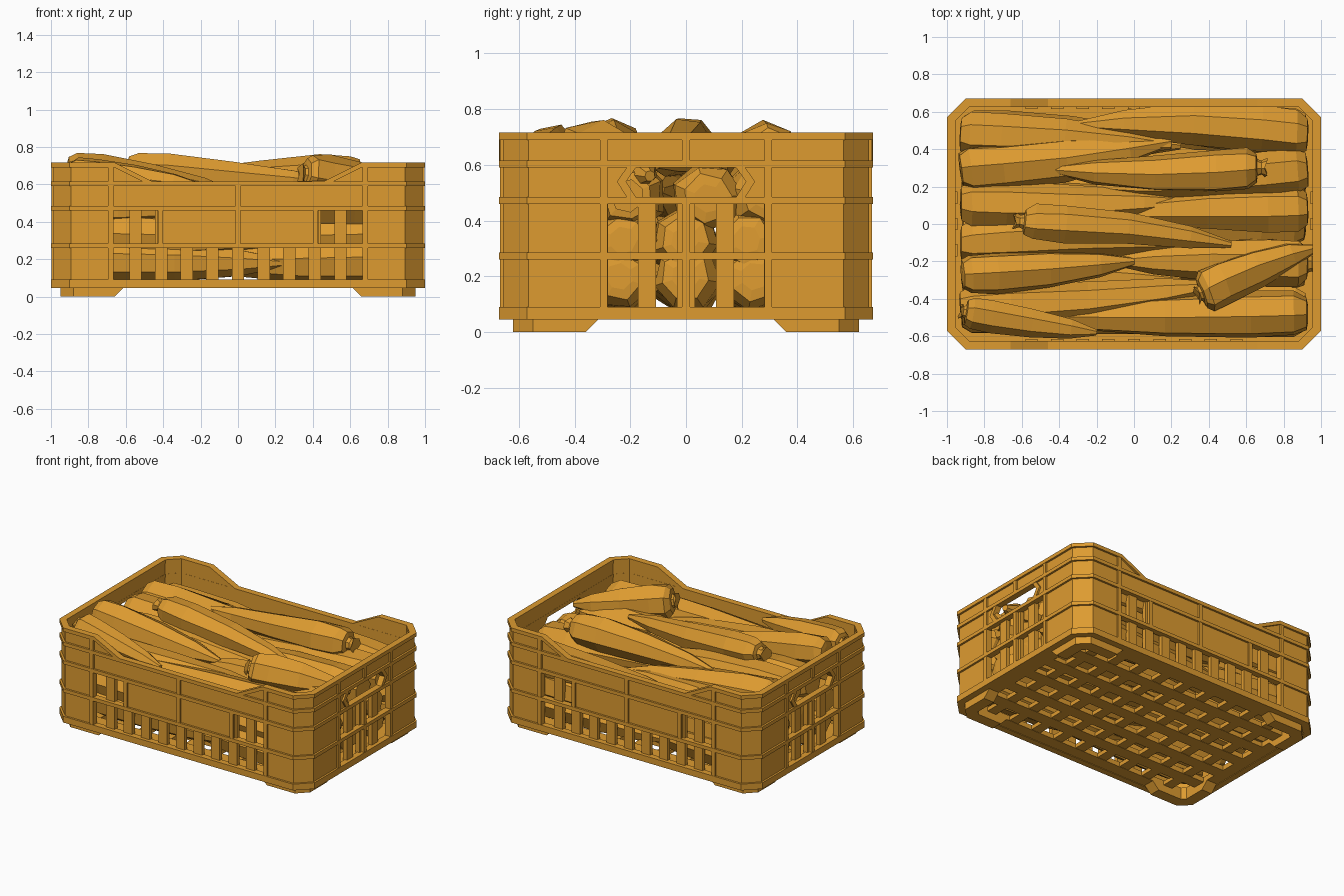
import bpy, bmesh, random
from math import cos, sin, pi
from mathutils import Vector

if "Cube" in bpy.data.objects:
    bpy.data.objects.remove(bpy.data.objects["Cube"])
random.seed(4)

amber = bpy.data.materials.new("amber")
amber.use_nodes = True
COLOUR = (0.73, 0.33, 0.03, 1)
amber.diffuse_color = COLOUR
amber.node_tree.nodes["Principled BSDF"].inputs["Base Color"].default_value = COLOUR

HX, HY, CH = 1.0, 0.67, 0.1        # crate half sizes and corner chamfer
RAIL = 0.028


def finish(name, bm):
    bmesh.ops.recalc_face_normals(bm, faces=bm.faces)
    mesh = bpy.data.meshes.new(name)
    bm.to_mesh(mesh)
    bm.free()
    mesh.materials.append(amber)
    ob = bpy.data.objects.new(name, mesh)
    bpy.context.collection.objects.link(ob)
    return ob


def add_box(bm, x0, x1, y0, y1, z0, z1):
    vs = [bm.verts.new((x, y, z)) for z in (z0, z1)
          for x, y in ((x0, y0), (x1, y0), (x1, y1), (x0, y1))]
    bm.faces.new(vs[:4])
    bm.faces.new(vs[4:])
    for i in range(4):
        j = (i + 1) % 4
        bm.faces.new((vs[i], vs[j], vs[j + 4], vs[i + 4]))


def add_prism(bm, pts, x0, x1):
    """Extrude a (y, z) outline along x."""
    a = [bm.verts.new((x0, y, z)) for y, z in pts]
    b = [bm.verts.new((x1, y, z)) for y, z in pts]
    bm.faces.new(a)
    bm.faces.new(b)
    for i in range(len(pts)):
        j = (i + 1) % len(pts)
        bm.faces.new((a[i], a[j], b[j], b[i]))


def outline(inset):
    """Chamfered rectangle with dip points on the long sides; third value is drop."""
    x, y, c = HX - inset, HY - inset, CH - 0.586 * inset
    half = [(x, -y + c, 0), (x, y - c, 0), (x - c, y, 0), (0.66, y, 0),
            (0.46, y, 1), (-0.46, y, 1), (-0.66, y, 0), (-x + c, y, 0)]
    return half + [(-px, -py, d) for px, py, d in half]


def add_ring(bm, outer, inner, z0, z1, drop0=0.0, drop1=0.0):
    loops = [[bm.verts.new((x, y, z - drop * d)) for x, y, d in outline(inset)]
             for inset, z, drop in ((outer, z0, drop0), (outer, z1, drop1),
                                    (inner, z1, drop1), (inner, z0, drop0))]
    n = len(loops[0])
    for k in range(4):
        a, b = loops[k], loops[(k + 1) % 4]
        for i in range(n):
            j = (i + 1) % n
            bm.faces.new((a[i], a[j], b[j], b[i]))


# Crate wall with window and handle openings
HANDLE = [(-0.18, 0.59), (-0.215, 0.54), (-0.18, 0.485),
          (0.18, 0.485), (0.215, 0.54), (0.18, 0.59)]
bm = bmesh.new()
add_ring(bm, 0.014, 0.043, 0.05, 0.712, 0, 0.1)
wall = finish("crate_wall", bm)


def cut(bm):
    cutter = finish("cutter", bm)
    cutter.hide_render = True
    mod = wall.modifiers.new("opening", 'BOOLEAN')
    mod.operation, mod.solver, mod.object = 'DIFFERENCE', 'EXACT', cutter
    bpy.context.view_layer.objects.active = wall
    bpy.ops.object.modifier_apply(modifier=mod.name)
    bpy.data.objects.remove(cutter)


windows = [(-0.665, 0.665, -2, 2, 0.09, 0.26), (-0.665, -0.43, -2, 2, 0.285, 0.46),
           (0.43, 0.665, -2, 2, 0.285, 0.46),
           (-2, 2, -0.28, 0.28, 0.09, 0.26), (-2, 2, -0.28, 0.28, 0.285, 0.46)]
for w in windows:
    bm = bmesh.new()
    add_box(bm, *w)
    cut(bm)
bm = bmesh.new()
add_prism(bm, HANDLE, -2, 2)
cut(bm)

# Horizontal rails round the crate, and the rim that follows the dips
bm = bmesh.new()
add_ring(bm, 0, 0.044, 0.046, 0.09)
for z in (0.26, 0.46, 0.59):
    add_ring(bm, 0, 0.044, z, z + 0.025)
finish("crate_rails", bm)
bm = bmesh.new()
add_ring(bm, 0, 0.045, 0.69, 0.716, 0.1, 0.1)
finish("crate_rim", bm)

# Vertical ribs and handle frames on the outside
bm = bmesh.new()
h = RAIL / 2
for s in (-1, 1):
    y0, y1 = sorted((s * (HY - 0.002), s * (HY - 0.04)))
    for x, z0, z1 in ((-0.68, 0.05, 0.69), (0.68, 0.05, 0.69), (0, 0.27, 0.6),
                      (-0.415, 0.27, 0.47), (0.415, 0.27, 0.47)):
        add_box(bm, x - h, x + h, y0, y1, z0, z1)
    x0, x1 = sorted((s * (HX - 0.002), s * (HX - 0.04)))
    for y, z0, z1 in ((-0.295, 0.05, 0.7), (0.295, 0.05, 0.7),
                      (0, 0.08, 0.47), (0, 0.6, 0.7)):
        add_box(bm, x0, x1, y - h, y + h, z0, z1)
    for t in (-1, 1):
        add_prism(bm, [(t * y, z) for y, z in HANDLE[3:]] +
                  [(t * (y + 0.033), z) for y, z in reversed(HANDLE[3:])], x0, x1)
finish("crate_ribs", bm)

# Recessed slats inside the windows
bm = bmesh.new()
for s in (-1, 1):
    y0, y1 = sorted((s * (HY - 0.025), s * (HY - 0.055)))
    for k in range(-4, 5):
        x = 0.137 * k
        add_box(bm, x - 0.033, x + 0.033, y0, y1, 0.08, 0.47)
    x0, x1 = sorted((s * (HX - 0.025), s * (HX - 0.055)))
    for k in (-1, 0, 1):
        add_box(bm, x0, x1, 0.14 * k - 0.033, 0.14 * k + 0.033, 0.08, 0.47)
finish("window_slats", bm)

# Floor lattice with a solid border
bm = bmesh.new()
add_ring(bm, 0.02, 0.13, 0.05, 0.085)
for i in range(1, 10):
    x = -0.92 + 0.184 * i
    add_box(bm, x - 0.035, x + 0.035, -0.58, 0.58, 0.052, 0.08)
for i in range(1, 6):
    y = -0.585 + 0.195 * i
    add_box(bm, -0.9, 0.9, y - 0.045, y + 0.045, 0.05, 0.085)
finish("crate_floor", bm)


# Corner feet
def foot_path(inset, z, spread):
    x, y, c = HX - inset, HY - inset, CH - 0.586 * inset
    return [(0.66 - spread, y, z), (x - c, y, z), (x, y - c, z), (x, 0.36 - spread, z)]


bm = bmesh.new()
for sx in (-1, 1):
    for sy in (-1, 1):
        paths = [[bm.verts.new((sx * x, sy * y, z)) for x, y, z in foot_path(*a)]
                 for a in ((0.05, 0, 0), (0.05, 0.05, 0.05),
                           (0.13, 0.05, 0.05), (0.13, 0, 0))]
        for k in range(4):
            a, b = paths[k], paths[(k + 1) % 4]
            for i in range(3):
                bm.faces.new((a[i], a[i + 1], b[i + 1], b[i]))
        bm.faces.new([p[0] for p in paths])
        bm.faces.new([p[3] for p in paths])
finish("crate_feet", bm)

# Carrots: distance along the root, radius factor; first two rings are the leafy stub
PROFILE = [(-0.05, 0.46), (-0.02, 0.33), (0, 0.4), (0.005, 0.7), (0.05, 0.95),
           (0.2, 1.0), (0.5, 0.87), (0.8, 0.58), (1, 0.17)]


def carrot(name, head, tip, r, stub=True, sides=7):
    head, tip = Vector(head), Vector(tip)
    axis = tip - head
    u = axis.cross(Vector((0, 0, 1))).normalized()
    v = u.cross(axis).normalized()
    roll, bend = random.uniform(0, pi), random.uniform(-0.03, 0.03)
    bm, rings = bmesh.new(), []
    for t, f in PROFILE if stub else PROFILE[2:]:
        centre = head + axis * t + u * bend * sin(pi * max(t, 0))
        ring = []
        for i in range(sides):
            a = roll + 2 * pi * i / sides
            q = r * f * random.uniform(0.92, 1.06)
            jag = axis.normalized() * (0.015 * (i % 2) if t < -0.03 else 0)
            ring.append(bm.verts.new(centre + jag + (u * cos(a) + v * sin(a)) * q))
        rings.append(ring)
    for a, b in zip(rings, rings[1:]):
        for i in range(sides):
            j = (i + 1) % sides
            bm.faces.new((a[i], a[j], b[j], b[i]))
    bm.faces.new(rings[0])
    bm.faces.new(rings[-1])
    finish(name, bm)


# Loose carrots lying on top
top = [((0.66, 0.3, 0.65), (-0.43, 0.29, 0.61), 0.115),
       ((-0.59, 0.01, 0.685), (0.52, -0.11, 0.6), 0.105),
       ((0.36, -0.37, 0.655), (0.97, -0.13, 0.56), 0.12),
       ((-0.9, -0.47, 0.66), (-0.2, -0.58, 0.59), 0.095),
       ((-0.92, -0.27, 0.67), (0.0, -0.2, 0.54), 0.115)]
for i, c in enumerate(top):
    carrot(f"top_carrot_{i + 1}", *c, stub=i != 4)

# Bed of carrots under the rim: side, head y, height, tip x, tip y
bed = [(1, -0.48, 0.5, -0.6, -0.49), (1, -0.21, 0.49, -0.1, -0.2),
       (1, 0.08, 0.48, -0.15, 0.05), (1, 0.29, 0.49, -0.2, 0.2),
       (1, 0.48, 0.47, -0.3, 0.53), (-1, 0.48, 0.47, 0.2, 0.42),
       (-1, 0.29, 0.56, 0.2, 0.44), (-1, 0.11, 0.55, 0.3, 0.12),
       (-1, -0.1, 0.52, 0.4, -0.1), (-1, -0.45, 0.49, 0.45, -0.33)]
for i, (s, y, z, tx, ty) in enumerate(bed):
    carrot(f"bed_carrot_{i + 1}", (s * 0.93, y, z), (tx, ty, 0.51), 0.13, i == 1)

# Lower layers
for layer, z in enumerate((0.2, 0.33)):
    for i in range(5):
        y = -0.48 + 0.24 * i
        for s in (-1, 1):
            carrot(f"lower_carrot_{layer + 1}_{i + 1}_{'left' if s > 0 else 'right'}",
                   (s * 0.92, y + random.uniform(-0.03, 0.03), z),
                   (-s * 0.25, y + s * 0.06, z - 0.02), 0.125, False)
